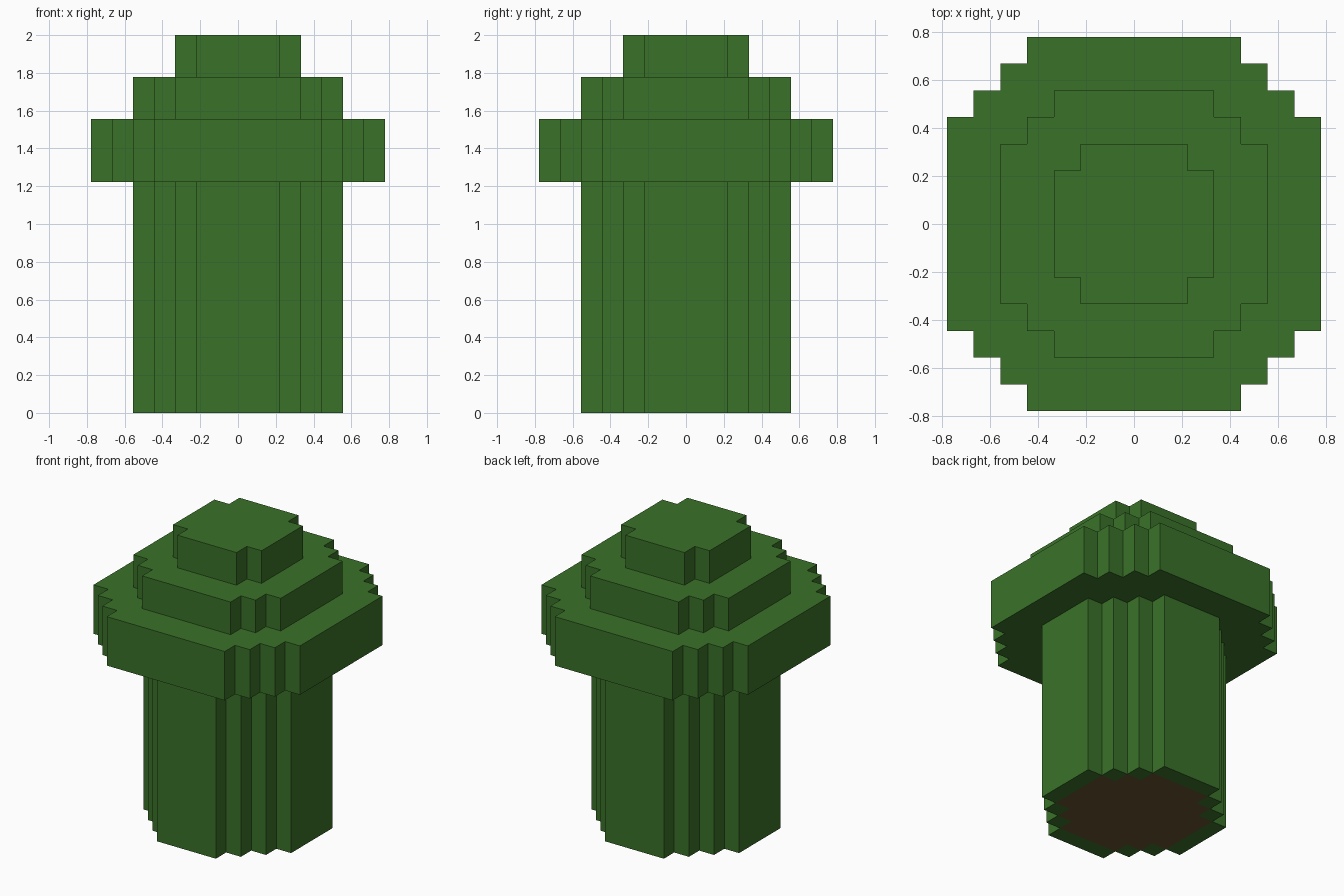
import bpy
import bmesh

if "Cube" in bpy.data.objects:
    bpy.data.objects.remove(bpy.data.objects["Cube"], do_unlink=True)

U = 1 / 9  # size of one block


def make_material(name, rgb):
    mat = bpy.data.materials.new(name)
    mat.use_nodes = True
    color = (*rgb, 1)
    mat.diffuse_color = color
    mat.node_tree.nodes["Principled BSDF"].inputs["Base Color"].default_value = color
    return mat


green = make_material("leaf green", (0.042, 0.168, 0.022))
brown = make_material("bark brown", (0.135, 0.086, 0.029))


def in_disc(i, j, radius, flat):
    """Is block (i, j) inside a stepped disc with flat sides and staircase corners?"""
    x, y = abs(i + 0.5), abs(j + 0.5)
    return max(x, y) < radius and x + y < radius + flat - 0.5


def stepped_tier(name, radius, flat, bottom, top, core=None):
    """Extrude a stepped disc of blocks; the core is painted brown underneath."""
    bm = bmesh.new()
    for i in range(-radius, radius):
        for j in range(-radius, radius):
            if in_disc(i, j, radius, flat):
                corners = ((i, j), (i + 1, j), (i + 1, j + 1), (i, j + 1))
                bm.faces.new([bm.verts.new((x * U, y * U, bottom * U)) for x, y in corners])
    bmesh.ops.remove_doubles(bm, verts=bm.verts[:], dist=U / 100)

    # Raise the outline into a closed solid
    result = bmesh.ops.extrude_face_region(bm, geom=bm.faces[:], use_keep_orig=True)
    raised = [v for v in result["geom"] if isinstance(v, bmesh.types.BMVert)]
    bmesh.ops.translate(bm, verts=raised, vec=(0, 0, (top - bottom) * U))
    bmesh.ops.recalc_face_normals(bm, faces=bm.faces[:])

    # Paint the core on the underside
    if core:
        for face in bm.faces:
            c = face.calc_center_median() / U
            if face.normal.z < -0.5 and in_disc(c.x - 0.5, c.y - 0.5, *core):
                face.material_index = 1

    # Merge the blocks into large flat faces
    bmesh.ops.dissolve_limit(bm, angle_limit=0.01, verts=bm.verts[:],
                             edges=bm.edges[:], delimit={'MATERIAL'})
    mesh = bpy.data.meshes.new(name)
    bm.to_mesh(mesh)
    bm.free()
    mesh.materials.append(green)
    if core:
        mesh.materials.append(brown)
    obj = bpy.data.objects.new(name, mesh)
    bpy.context.collection.objects.link(obj)


# Column with its brown core, wide brim, and two crown steps
stepped_tier("column", 5, 2, 0, 11, core=(4, 2))
stepped_tier("brim", 7, 4, 11, 14)
stepped_tier("lower_crown", 5, 3, 14, 16)
stepped_tier("upper_crown", 3, 2, 16, 18)
